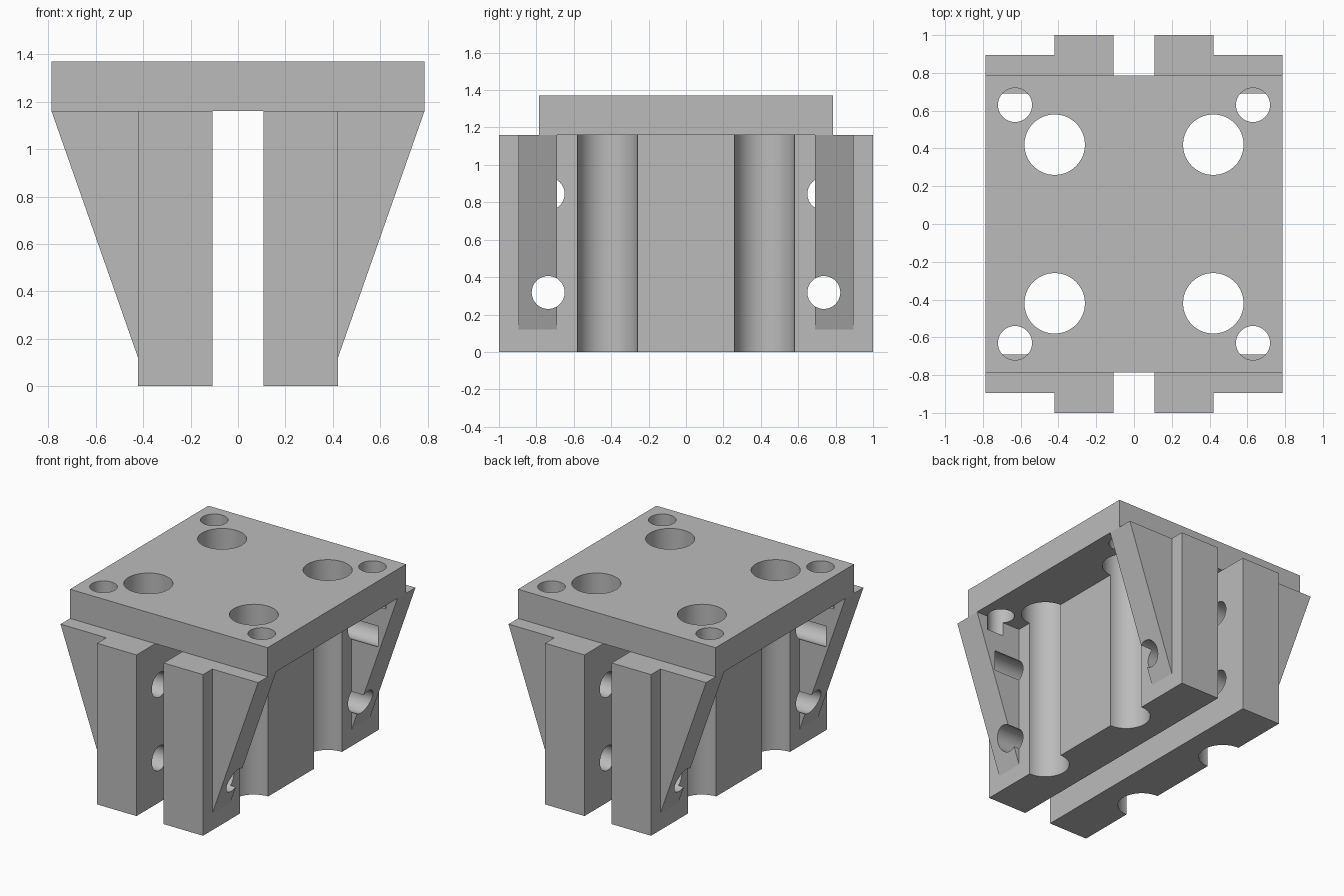
import bpy, bmesh, math
from mathutils import Matrix, Vector

cube = bpy.data.objects.get("Cube")
if cube:
    bpy.data.objects.remove(cube)

grey = bpy.data.materials.new("plain grey")
grey.use_nodes = True
colour = (0.5, 0.5, 0.5, 1)
grey.diffuse_color = colour
grey.node_tree.nodes["Principled BSDF"].inputs["Base Color"].default_value = colour

PLATE = 0.787            # half width of the square plate
INNER, OUTER = 0.108, 0.422   # wall faces
DECK, TOP = 1.16, 1.37   # underside and top of the plate
SIDES = (-1, 1)


def finish(name, bm):
    bmesh.ops.recalc_face_normals(bm, faces=bm.faces)
    mesh = bpy.data.meshes.new(name)
    bm.to_mesh(mesh)
    bm.free()
    mesh.materials.append(grey)
    obj = bpy.data.objects.new(name, mesh)
    bpy.context.collection.objects.link(obj)
    return obj


def prism(name, profile, y0, y1):
    """Extrude an x-z profile along y."""
    bm = bmesh.new()
    face = bm.faces.new([bm.verts.new((x, y0, z)) for x, z in profile])
    new = bmesh.ops.extrude_face_region(bm, geom=[face])["geom"]
    verts = [v for v in new if isinstance(v, bmesh.types.BMVert)]
    bmesh.ops.translate(bm, verts=verts, vec=(0, y1 - y0, 0))
    return finish(name, bm)


def bore(bm, start, end, radius):
    """Add a cylinder between two points to a cutter mesh."""
    a, b = Vector(start), Vector(end)
    turn = (b - a).to_track_quat("Z", "Y").to_matrix().to_4x4()
    bmesh.ops.create_cone(bm, cap_ends=True, segments=64, radius1=radius, radius2=radius,
                          depth=(b - a).length, matrix=Matrix.Translation((a + b) / 2) @ turn)


# Plate, two upright walls and four triangular gussets
parts = [prism("top_plate", [(-PLATE, DECK), (PLATE, DECK), (PLATE, TOP), (-PLATE, TOP)],
               -PLATE, PLATE)]
for sx in SIDES:
    side = "left" if sx > 0 else "right"
    wall = [(INNER, 0), (OUTER, 0), (OUTER, DECK), (INNER, DECK)]
    parts.append(prism(side + "_wall", [(sx * x, z) for x, z in wall], -1, 1))
    gusset = [(OUTER, 0.12), (PLATE, DECK), (OUTER, DECK)]
    for sy in SIDES:
        end = "back" if sy > 0 else "front"
        parts.append(prism(f"{side}_{end}_gusset", [(sx * x, z) for x, z in gusset],
                           sy * 0.69, sy * 0.895))

# Bolt holes: large and small vertical ones, two cross holes at each wall end
bm = bmesh.new()
for sx in SIDES:
    for sy in SIDES:
        big, small, cross = 0.42, 0.63, sy * 0.737
        bore(bm, (sx * big, sy * big, -0.1), (sx * big, sy * big, 1.5), 0.16)
        bore(bm, (sx * small, sy * small, 1.06), (sx * small, sy * small, 1.5), 0.09)
        for z in (0.318, 0.845):
            bore(bm, (sx * 0.05, cross, z), (sx * 0.632, cross, z), 0.088)
cutter = finish("hole_cutter", bm)
cutter.hide_render = True

for obj in parts:
    mod = obj.modifiers.new("holes", "BOOLEAN")
    mod.operation, mod.solver, mod.object = "DIFFERENCE", "EXACT", cutter
    bpy.ops.object.select_all(action="DESELECT")
    obj.select_set(True)
    bpy.context.view_layer.objects.active = obj
    bpy.ops.object.modifier_apply(modifier=mod.name)
    bpy.ops.object.shade_smooth_by_angle(angle=math.radians(30))
bpy.data.objects.remove(cutter)
